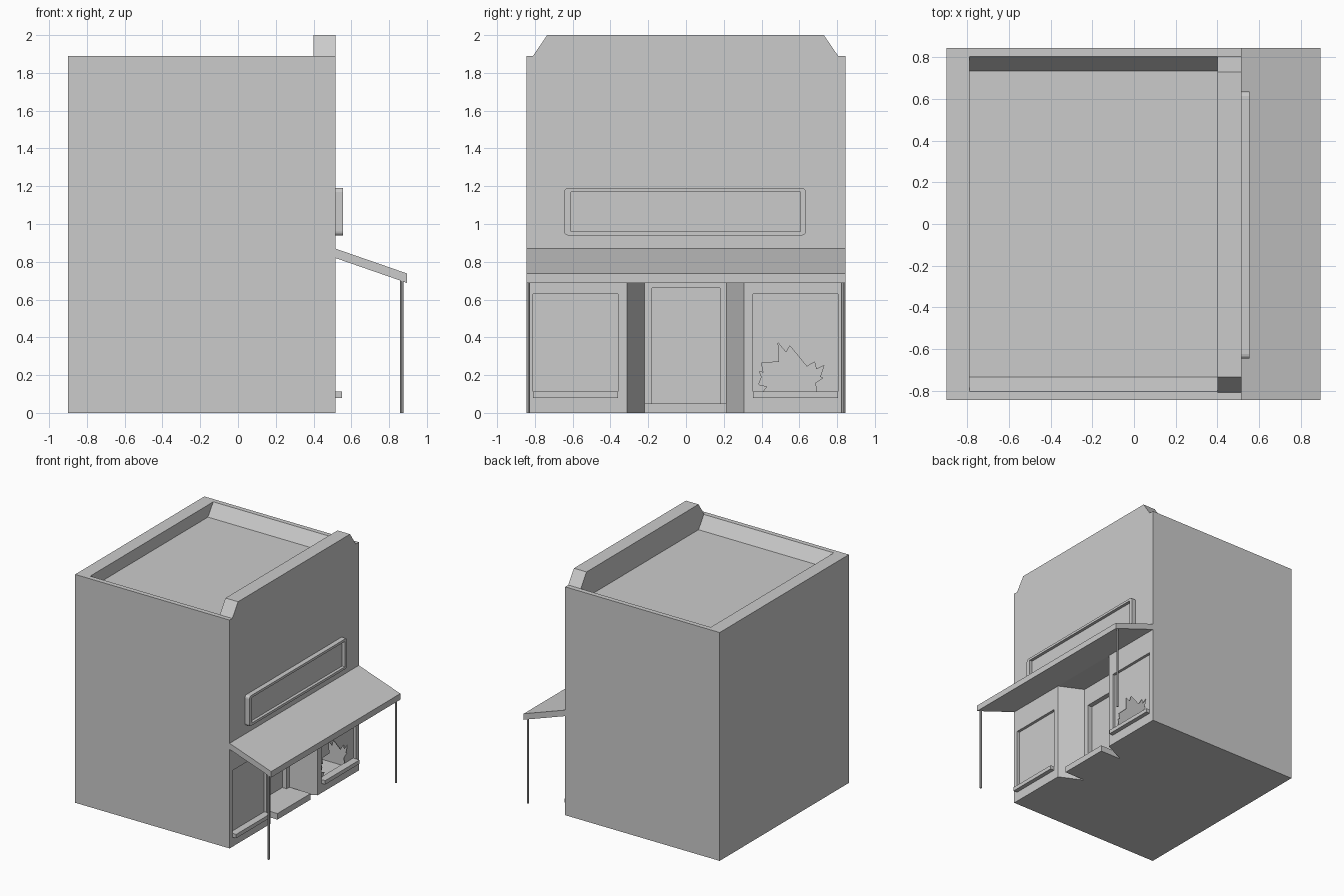
import bpy, bmesh, math
from mathutils import Vector

if "Cube" in bpy.data.objects:
    bpy.data.objects.remove(bpy.data.objects["Cube"])


def loft(name, a, b):
    """Closed solid between two matching outlines."""
    bm = bmesh.new()
    va = [bm.verts.new(p) for p in a]
    vb = [bm.verts.new(p) for p in b]
    n = len(va)
    bm.faces.new(va)
    bm.faces.new(vb[::-1])
    for i in range(n):
        j = (i + 1) % n
        bm.faces.new((va[j], va[i], vb[i], vb[j]))
    bmesh.ops.recalc_face_normals(bm, faces=bm.faces)
    me = bpy.data.meshes.new(name)
    bm.to_mesh(me)
    bm.free()
    ob = bpy.data.objects.new(name, me)
    bpy.context.collection.objects.link(ob)
    return ob


def prism(name, pts, axis, lo, hi):
    """Extrude a 2D outline along x, y or z."""
    def place(t):
        return [Vector(p[:axis] + (t,) + p[axis:]) for p in pts]
    return loft(name, place(lo), place(hi))


def rect(a0, a1, b0, b1):
    return [(a0, b0), (a1, b0), (a1, b1), (a0, b1)]


def box(name, x0, x1, y0, y1, z0, z1):
    return prism(name, rect(x0, x1, y0, y1), 2, z0, z1)


def cut(target, cutter):
    m = target.modifiers.new("cut", 'BOOLEAN')
    m.operation = 'DIFFERENCE'
    m.solver = 'EXACT'
    m.object = cutter
    cutter.hide_render = True
    with bpy.context.temp_override(object=target, active_object=target):
        bpy.ops.object.modifier_apply(modifier=m.name)
    bpy.data.objects.remove(cutter)


FRONT, SIDE, TOP = 0.515, 0.845, 1.89

# Main building block
building = box("building", -0.9, FRONT, -SIDE, SIDE, 0, TOP)

# Sunken roof with sloping side walls
def roof_ring(half, z):
    return [(x, y, z) for x, y in rect(-0.79, 0.40, -half, half)]
cut(building, loft("roof_cutter", roof_ring(0.735, 1.79), roof_ring(0.812, 1.90)))

# Tapered entrance recess and inset door
cut(building, prism("entry_cutter",
    [(0.32, -0.22), (0.535, -0.322), (0.535, 0.317), (0.32, 0.215)], 2, -0.1, 0.82))
cut(building, box("door_cutter", 0.28, 0.34, -0.18, 0.18, 0.05, 0.66))

# Hollow interior behind the broken window
cut(building, box("interior_cutter", -0.89, 0.487, 0.325, 0.838, 0.006, 0.86))

# Inset windows with projecting sills
for side, y0, y1 in (("left", -0.81, -0.36), ("right", 0.355, 0.805)):
    cut(building, box("window_cutter", 0.492, 0.6, y0, y1, 0.085, 0.63))
    box(side + "_window_sill", 0.49, 0.55, y0, y1, 0.08, 0.112)

# Jagged hole in the right window
hole = [(.41, .112), (.43, .14), (.385, .15), (.40, .19), (.388, .22), (.41, .213),
        (.40, .265), (.492, .27), (.488, .37), (.53, .32), (.55, .355), (.64, .245),
        (.68, .27), (.69, .23), (.73, .25), (.71, .19), (.725, .185), (.685, .16), (.69, .112)]
cut(building, prism("hole_cutter", hole, 0, 0.47, 0.53))

# Door step
box("door_step", 0.318, FRONT, -0.22, 0.215, 0, 0.05)

# Raised facade parapet with clipped ends
prism("facade_parapet", [(-0.81, TOP), (0.805, TOP), (0.73, 2.0), (-0.735, 2.0)], 0, 0.40, FRONT)

# Sign board with rounded corners and sunken panel
r, outline = 0.02, []
for cy, cz, start in ((0.615, 1.17, 0), (-0.625, 1.17, 90), (-0.625, 0.96, 180), (0.615, 0.96, 270)):
    for k in range(4):
        a = math.radians(start + 30 * k)
        outline.append((cy + r * math.cos(a), cz + r * math.sin(a)))
sign = prism("sign_board", outline, 0, FRONT, 0.555)
cut(sign, box("sign_cutter", 0.53, 0.6, -0.61, 0.605, 0.96, 1.17))

# Sloping awning
prism("awning", [(FRONT, 0.87), (0.895, 0.738), (0.895, 0.688), (0.87, 0.697), (FRONT, 0.82)],
      1, -SIDE, SIDE)

# Awning posts
for side, y in (("left", -0.835), ("right", 0.83)):
    ring = [(0.866 + 0.009 * math.cos(math.tau * i / 8), y + 0.009 * math.sin(math.tau * i / 8))
            for i in range(8)]
    prism(side + "_awning_post", ring, 2, 0, 0.705)
